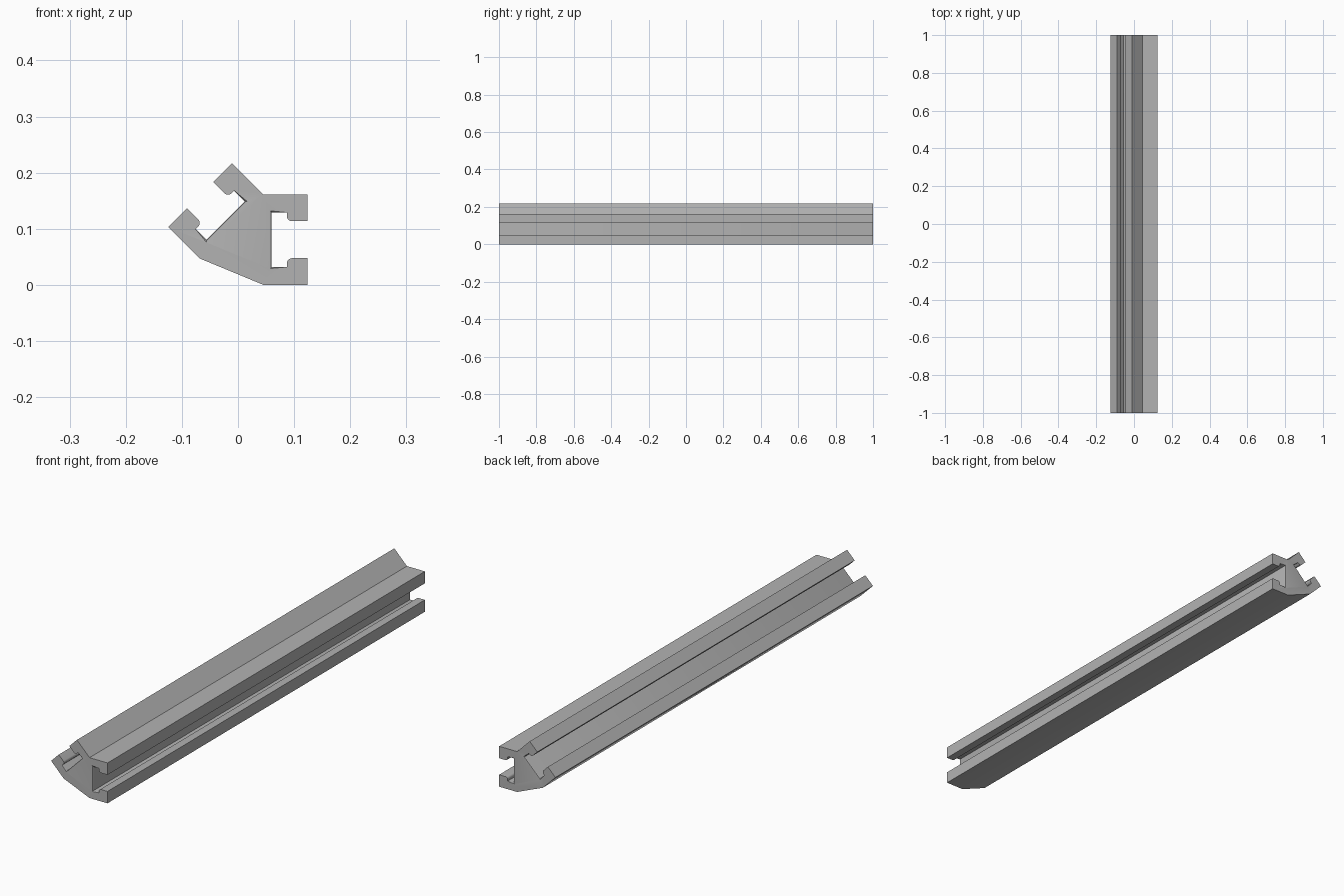
import bpy, bmesh, math
from mathutils import Vector

if "Cube" in bpy.data.objects:
    bpy.data.objects.remove(bpy.data.objects["Cube"])

HEIGHT, VALLEY_X, OUTER_X = 0.161, 0.0453, 0.1243
LIP_X, SLOT_X = 0.087, 0.06
MOUTH_Z, SLOT_Z = 0.1135, 0.129
LIP_R, HALF_LEN, EASE = 0.009, 1.0, 0.003

# Upper jaw of the right-hand channel, from the outside in
jaw = [Vector((OUTER_X, HEIGHT)), Vector((OUTER_X, MOUTH_Z))]
for i in range(6):
    a = math.radians(270 - 18 * i)
    jaw.append(Vector((LIP_X + LIP_R + LIP_R * math.cos(a),
                       MOUTH_Z + LIP_R + LIP_R * math.sin(a))))
jaw += [Vector((LIP_X, SLOT_Z)), Vector((SLOT_X, SLOT_Z))]
lower_jaw = [Vector((p.x, HEIGHT - p.y)) for p in reversed(jaw)]
right = jaw + lower_jaw + [Vector((VALLEY_X, 0))]

# The second channel is the first reflected in the line through the valley
valley = Vector((VALLEY_X, HEIGHT))
axis = Vector((math.cos(math.radians(67.5)), math.sin(math.radians(67.5))))


def reflect(p):
    v = p - valley
    return valley + 2 * v.dot(axis) * axis - v


profile = [valley] + right + [reflect(p) for p in reversed(right)]
count = len(profile)

# Extrude the section along the length
bm = bmesh.new()
front = [bm.verts.new((p.x, -HALF_LEN, p.y)) for p in profile]
back = [bm.verts.new((p.x, HALF_LEN, p.y)) for p in profile]
bm.faces.new(front)
bm.faces.new(back[::-1])
for i in range(count):
    j = (i + 1) % count
    bm.faces.new((front[i], back[i], back[j], front[j]))
bmesh.ops.recalc_face_normals(bm, faces=bm.faces[:])

# Ease the end edges of the slot walls and floors
n = len(jaw)
slot = [n - 1, n, n + 1]
slot += [count - 1 - i for i in slot]
ends = [bm.edges.get((ring[i], ring[(i + 1) % count]))
        for ring in (front, back) for i in slot]
bmesh.ops.bevel(bm, geom=[e for e in ends if e], offset=EASE,
                segments=3, profile=0.5, affect='EDGES', clamp_overlap=True)

mesh = bpy.data.meshes.new("slotted_rail")
bm.to_mesh(mesh)
bm.free()
rail = bpy.data.objects.new("slotted_rail", mesh)
bpy.context.collection.objects.link(rail)

# Plain grey metal
grey = bpy.data.materials.new("grey_metal")
grey.use_nodes = True
colour = (0.45, 0.45, 0.45, 1)
grey.diffuse_color = colour
grey.node_tree.nodes["Principled BSDF"].inputs["Base Color"].default_value = colour
mesh.materials.append(grey)

bpy.ops.object.select_all(action='DESELECT')
rail.select_set(True)
bpy.context.view_layer.objects.active = rail
bpy.ops.object.shade_smooth_by_angle(angle=math.radians(30))
